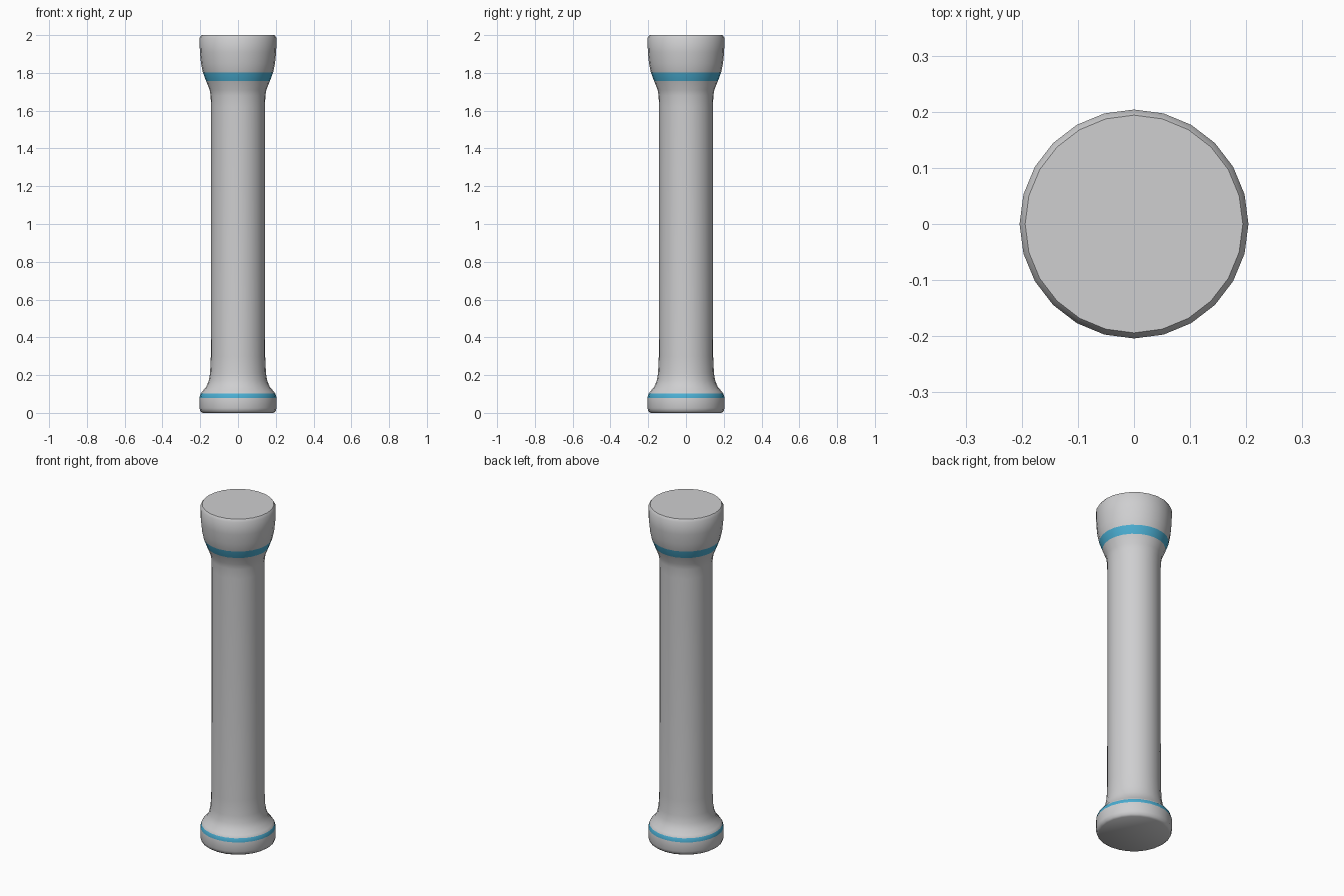
import bpy, bmesh, math

if "Cube" in bpy.data.objects:
    bpy.data.objects.remove(bpy.data.objects["Cube"])

SIDES = 24


def material(name, rgb):
    m = bpy.data.materials.new(name)
    m.diffuse_color = (*rgb, 1)
    m.use_nodes = True
    m.node_tree.nodes["Principled BSDF"].inputs["Base Color"].default_value = m.diffuse_color
    return m


stone = material("pale grey stone", (0.62, 0.62, 0.63))
blue = material("blue band", (0.07, 0.42, 0.64))

# Column profile: (radius, height), from foot to capital
profile = [(0.188, 0), (0.199, 0.008), (0.204, 0.025), (0.204, 0.08),
           (0.198, 0.102), (0.188, 0.115), (0.168, 0.138), (0.155, 0.17),
           (0.148, 0.21), (0.144, 0.30), (0.143, 1.0), (0.143, 1.62),
           (0.145, 1.68), (0.150, 1.71), (0.169, 1.757), (0.186, 1.803),
           (0.196, 1.85), (0.202, 1.91), (0.204, 1.985), (0.194, 2.0)]
bands = [(0.08, 0.102), (1.757, 1.803)]

bm = bmesh.new()
rings = [[bm.verts.new((r * math.cos(i * math.tau / SIDES),
                        r * math.sin(i * math.tau / SIDES), z))
          for i in range(SIDES)] for r, z in profile]
for k in range(len(rings) - 1):
    a, b = rings[k], rings[k + 1]
    for i in range(SIDES):
        j = (i + 1) % SIDES
        f = bm.faces.new((a[i], a[j], b[j], b[i]))
        # Painted bands are chosen by height
        mid = (profile[k][1] + profile[k + 1][1]) / 2
        f.material_index = int(any(lo < mid < hi for lo, hi in bands))
# Flat ends
bm.faces.new(rings[0][::-1])
bm.faces.new(rings[-1])

mesh = bpy.data.meshes.new("column")
bm.to_mesh(mesh)
bm.free()
mesh.materials.append(stone)
mesh.materials.append(blue)
column = bpy.data.objects.new("column", mesh)
bpy.context.collection.objects.link(column)
bpy.context.view_layer.objects.active = column
column.select_set(True)
bpy.ops.object.shade_smooth_by_angle(angle=math.radians(40))
